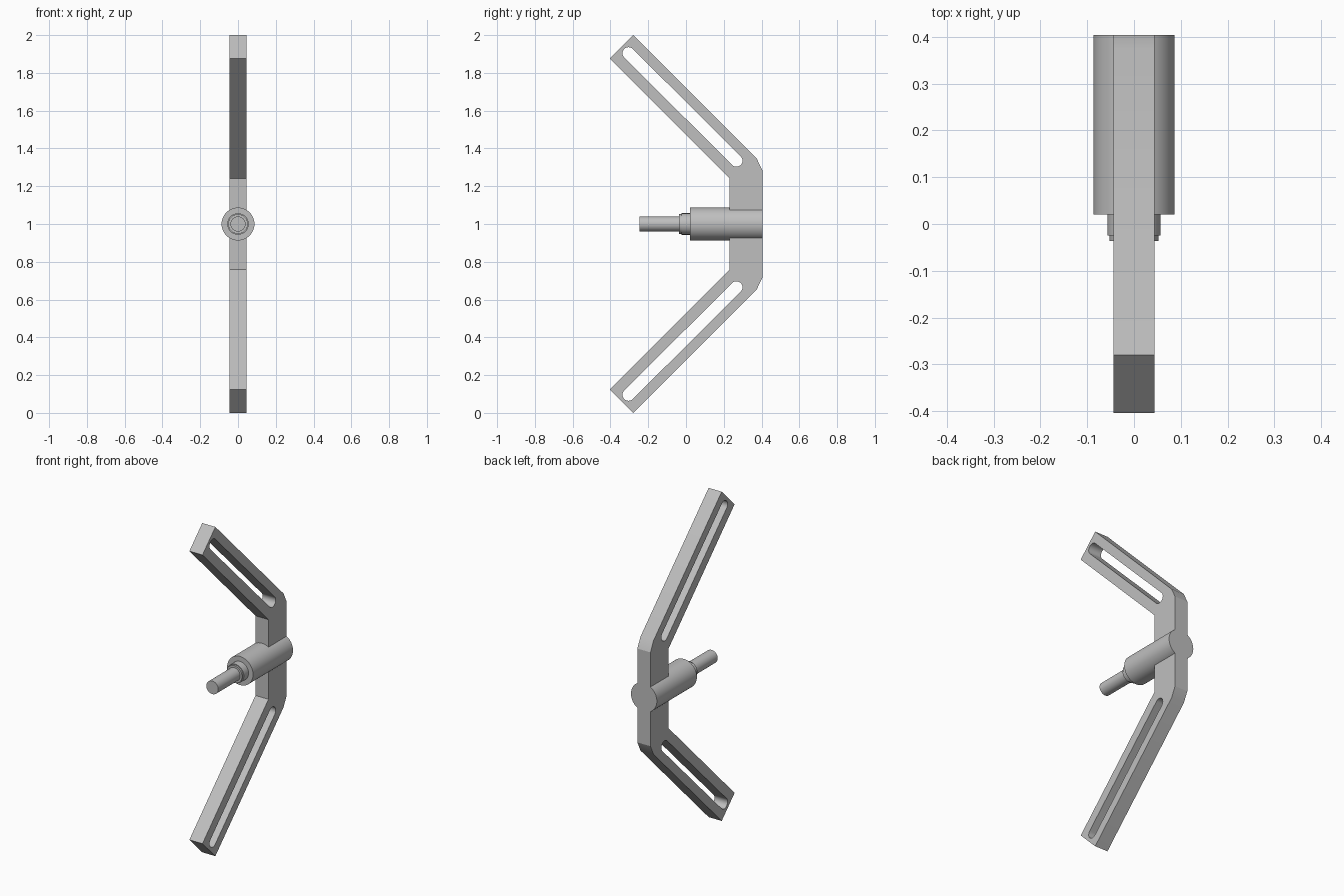
import bpy, bmesh, math
from mathutils import Matrix

if "Cube" in bpy.data.objects:
    bpy.data.objects.remove(bpy.data.objects["Cube"], do_unlink=True)

# Single grey metal
COLOR = (0.52, 0.52, 0.52, 1)
metal = bpy.data.materials.new("grey metal")
metal.use_nodes = True
metal.diffuse_color = COLOR
metal.node_tree.nodes["Principled BSDF"].inputs["Base Color"].default_value = COLOR

MID = 1.0       # height of the symmetry plane and shaft axis
HALF = 0.044    # half thickness of the bracket


def finish(name, mesh):
    bm = bmesh.new()
    bm.from_mesh(mesh)
    bmesh.ops.remove_doubles(bm, verts=bm.verts, dist=0.0001)
    bmesh.ops.recalc_face_normals(bm, faces=bm.faces)
    bm.to_mesh(mesh)
    bm.free()
    mesh.materials.clear()
    mesh.materials.append(metal)
    obj = bpy.data.objects.new(name, mesh)
    bpy.context.collection.objects.link(obj)
    bpy.ops.object.select_all(action='DESELECT')
    obj.select_set(True)
    bpy.context.view_layer.objects.active = obj
    bpy.ops.object.shade_smooth_by_angle(angle=math.radians(20))
    return obj


def flip(points):
    return [(y, 2 * MID - z) for y, z in reversed(points)]


def slot(start, end, radius, steps=12):
    # Rounded slot outline between two end centres
    aim = math.atan2(end[1] - start[1], end[0] - start[0])
    points = []
    for centre, base in ((end, aim - math.pi / 2), (start, aim + math.pi / 2)):
        for i in range(steps + 1):
            a = base + math.pi * i / steps
            points.append((centre[0] + radius * math.cos(a),
                           centre[1] + radius * math.sin(a)))
    return points


# Bent bracket with a slot along each arm
upper = [(0.404, 1.285), (0.375, 1.345), (-0.28, 2.0), (-0.404, 1.877), (0.23, 1.242)]
upper_slot = slot((-0.304, 1.904), (0.267, 1.335), 0.032)
curve = bpy.data.curves.new("bracket outline", 'CURVE')
curve.dimensions = '2D'
curve.fill_mode = 'BOTH'
curve.extrude = HALF
for outline in (upper + flip(upper), upper_slot, flip(upper_slot)):
    spline = curve.splines.new('POLY')
    spline.points.add(len(outline) - 1)
    for point, (y, z) in zip(spline.points, outline):
        point.co = (y, z, 0, 1)
    spline.use_cyclic_u = True
helper = bpy.data.objects.new("bracket outline", curve)
bpy.context.collection.objects.link(helper)
bpy.context.view_layer.update()
evaluated = helper.evaluated_get(bpy.context.evaluated_depsgraph_get())
plate = bpy.data.meshes.new_from_object(evaluated)
bpy.data.objects.remove(helper, do_unlink=True)
plate.transform(Matrix(((0, 0, 1, 0), (1, 0, 0, 0), (0, 1, 0, 0), (0, 0, 0, 1))))
finish("slotted_bracket", plate)


# Turned shaft parts along y
def rod(name, radius, front, back):
    bm = bmesh.new()
    place = Matrix.Translation((0, (front + back) / 2, MID)) @ Matrix.Rotation(math.pi / 2, 4, 'X')
    bmesh.ops.create_cone(bm, cap_ends=True, segments=48, radius1=radius,
                          radius2=radius, depth=back - front, matrix=place)
    mesh = bpy.data.meshes.new(name)
    bm.to_mesh(mesh)
    bm.free()
    return finish(name, mesh)


rod("shaft_sleeve", 0.087, 0.02, 0.404)
rod("shaft_collar", 0.057, -0.025, 0.02)
rod("collar_lip", 0.052, -0.036, -0.025)
rod("shaft_pin", 0.04, -0.247, -0.036)
